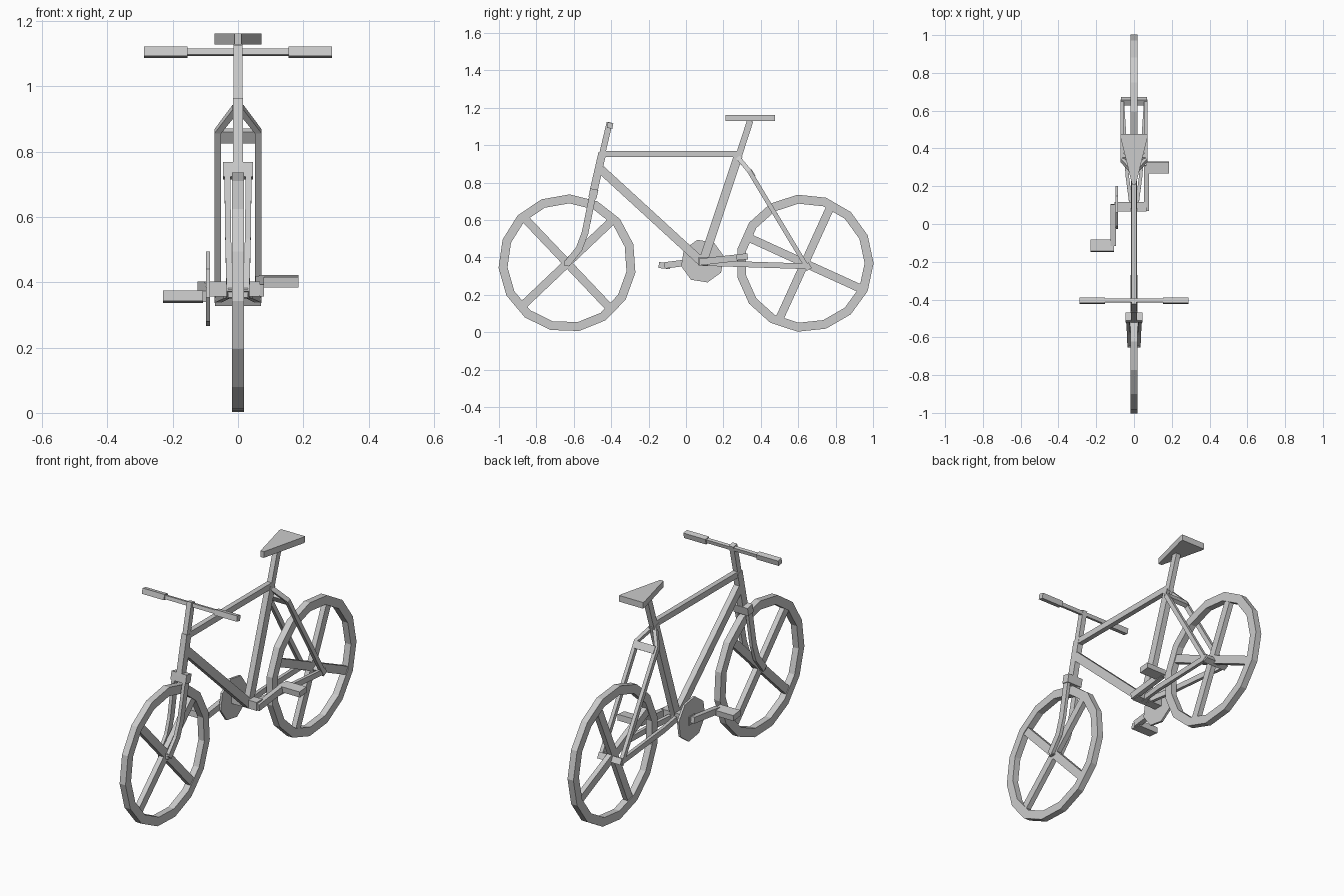
import bpy, bmesh, math
from mathutils import Vector

cube = bpy.data.objects.get("Cube")
if cube:
    bpy.data.objects.remove(cube, do_unlink=True)

grey = bpy.data.materials.new("plain grey")
grey.use_nodes = True
GREY = (0.6, 0.6, 0.6, 1)
grey.diffuse_color = GREY
grey.node_tree.nodes["Principled BSDF"].inputs["Base Color"].default_value = GREY


def finish(name, bm):
    bmesh.ops.recalc_face_normals(bm, faces=bm.faces)
    mesh = bpy.data.meshes.new(name)
    bm.to_mesh(mesh)
    bm.free()
    mesh.materials.append(grey)
    obj = bpy.data.objects.new(name, mesh)
    bpy.context.scene.collection.objects.link(obj)
    return obj


def beam(name, points, wide, deep):
    """Square bar along a path; wide is measured along x, deep across it."""
    bm = bmesh.new()
    pts = [Vector(p) for p in points]
    rings = []
    for i, p in enumerate(pts):
        t = (pts[min(i + 1, len(pts) - 1)] - pts[max(i - 1, 0)]).normalized()
        side = Vector((1, 0, 0))
        side = (side - t * side.dot(t)).normalized()
        up = t.cross(side)
        rings.append([bm.verts.new(p + side * a * wide / 2 + up * b * deep / 2)
                      for a, b in ((-1, -1), (1, -1), (1, 1), (-1, 1))])
    for r, s in zip(rings, rings[1:]):
        for k in range(4):
            bm.faces.new((r[k], r[k - 1], s[k - 1], s[k]))
    bm.faces.new(rings[0])
    bm.faces.new(rings[-1])
    return finish(name, bm)


def block(name, center, size, tilt=0):
    bm = bmesh.new()
    bmesh.ops.create_cube(bm, size=1)
    bmesh.ops.scale(bm, vec=size, verts=bm.verts)
    obj = finish(name, bm)
    obj.location = center
    obj.rotation_euler.x = tilt
    return obj


def prism(name, outline, axis, thick):
    """Flat outline pushed out along an axis."""
    bm = bmesh.new()
    face = bm.faces.new([bm.verts.new(p) for p in outline])
    new = bmesh.ops.extrude_face_region(bm, geom=[face])["geom"]
    bmesh.ops.translate(bm, vec=Vector(axis) * thick,
                        verts=[v for v in new if isinstance(v, bmesh.types.BMVert)])
    return finish(name, bm)


def wheel(name, y, first, spoke_angle):
    z, outer, inner, half, sides = 0.369, 0.368, 0.32, 0.018, 15
    bm = bmesh.new()
    rings = []
    for i in range(sides):
        a = math.radians(first) + math.tau * i / sides
        rings.append([bm.verts.new((x, y + r * math.cos(a), z + r * math.sin(a)))
                      for r, x in ((outer, -half), (outer, half), (inner, half), (inner, -half))])
    for i in range(sides):
        r, s = rings[i - 1], rings[i]
        for k in range(4):
            bm.faces.new((r[k], r[k - 1], s[k - 1], s[k]))
    finish(name + "_rim", bm)
    for n in range(2):
        a = math.radians(spoke_angle + 90 * n)
        d = Vector((0, math.cos(a), math.sin(a))) * 0.325
        c = Vector((0, y, z))
        beam(f"{name}_spoke_{n + 1}", (c - d, c + d), 0.028, 0.044)


# Wheels
wheel("front_wheel", -0.635, 88, 43.5)
wheel("rear_wheel", 0.635, 96, 65.5)

# Main frame
beam("steering_tube", ((0, -0.408, 1.122), (0, -0.45, 0.945)), 0.028, 0.032)
beam("head_tube", ((0, -0.447, 0.96), (0, -0.495, 0.75)), 0.032, 0.042)
beam("top_tube", ((0, -0.44, 0.952), (0, 0.285, 0.952)), 0.028, 0.033)
beam("down_tube", ((0, -0.455, 0.87), (0, 0.085, 0.375)), 0.032, 0.046)
beam("seat_tube", ((0, 0.28, 0.945), (0, 0.09, 0.375)), 0.032, 0.046)
beam("seat_post", ((0, 0.343, 1.13), (0, 0.278, 0.93)), 0.028, 0.034)

# Fork
block("fork_crown", (0, -0.495, 0.742), (0.092, 0.044, 0.046), -0.2)
for side, s in (("left", 1), ("right", -1)):
    beam(side + "_fork_blade", ((s * 0.033, -0.495, 0.75), (s * 0.03, -0.54, 0.53),
                                (s * 0.028, -0.572, 0.445), (s * 0.026, -0.64, 0.362)), 0.018, 0.036)
    # Rear stays
    beam(side + "_seat_stay", ((s * 0.008, 0.28, 0.932), (s * 0.062, 0.338, 0.862),
                               (s * 0.062, 0.65, 0.343)), 0.02, 0.024)
    beam(side + "_chain_stay", ((s * 0.014, 0.09, 0.37), (s * 0.035, 0.25, 0.365),
                                (s * 0.062, 0.655, 0.352)), 0.018, 0.03)
    # Handlebar grips
    block(side + "_grip", (s * 0.221, -0.406, 1.105), (0.134, 0.03, 0.03), -0.2)
block("handlebar", (0, -0.406, 1.105), (0.32, 0.018, 0.02), -0.2)
block("front_axle", (0, -0.635, 0.368), (0.06, 0.03, 0.03))
block("rear_axle", (0, 0.65, 0.35), (0.14, 0.032, 0.034), 0.5)
block("stay_bridge", (0, 0.352, 0.848), (0.12, 0.022, 0.04), 0.54)

# Saddle
prism("saddle", ((-0.072, 0.477, 1.128), (0.072, 0.477, 1.128), (0.072, 0.46, 1.128),
                 (0.01, 0.21, 1.128), (-0.01, 0.21, 1.128), (-0.072, 0.46, 1.128)),
      (0, 0, 1), 0.034)

# Drivetrain
block("crank_axle", (-0.018, 0.092, 0.38), (0.17, 0.05, 0.046))
ring = [(-0.098, 0.088 + 0.117 * math.cos(a), 0.38 + 0.117 * math.sin(a))
        for a in (math.tau * (i + 0.3) / 8 for i in range(8))]
prism("chainring", ring, (1, 0, 0), 0.012)
beam("right_crank", ((-0.11, 0.105, 0.385), (-0.11, -0.115, 0.357)), 0.028, 0.034)
beam("left_crank", ((0.067, 0.07, 0.375), (0.067, 0.31, 0.402)), 0.026, 0.036)
block("right_pedal", (-0.168, -0.115, 0.356), (0.122, 0.062, 0.032), -0.1)
block("left_pedal", (0.125, 0.3, 0.403), (0.122, 0.06, 0.032), 0.1)
